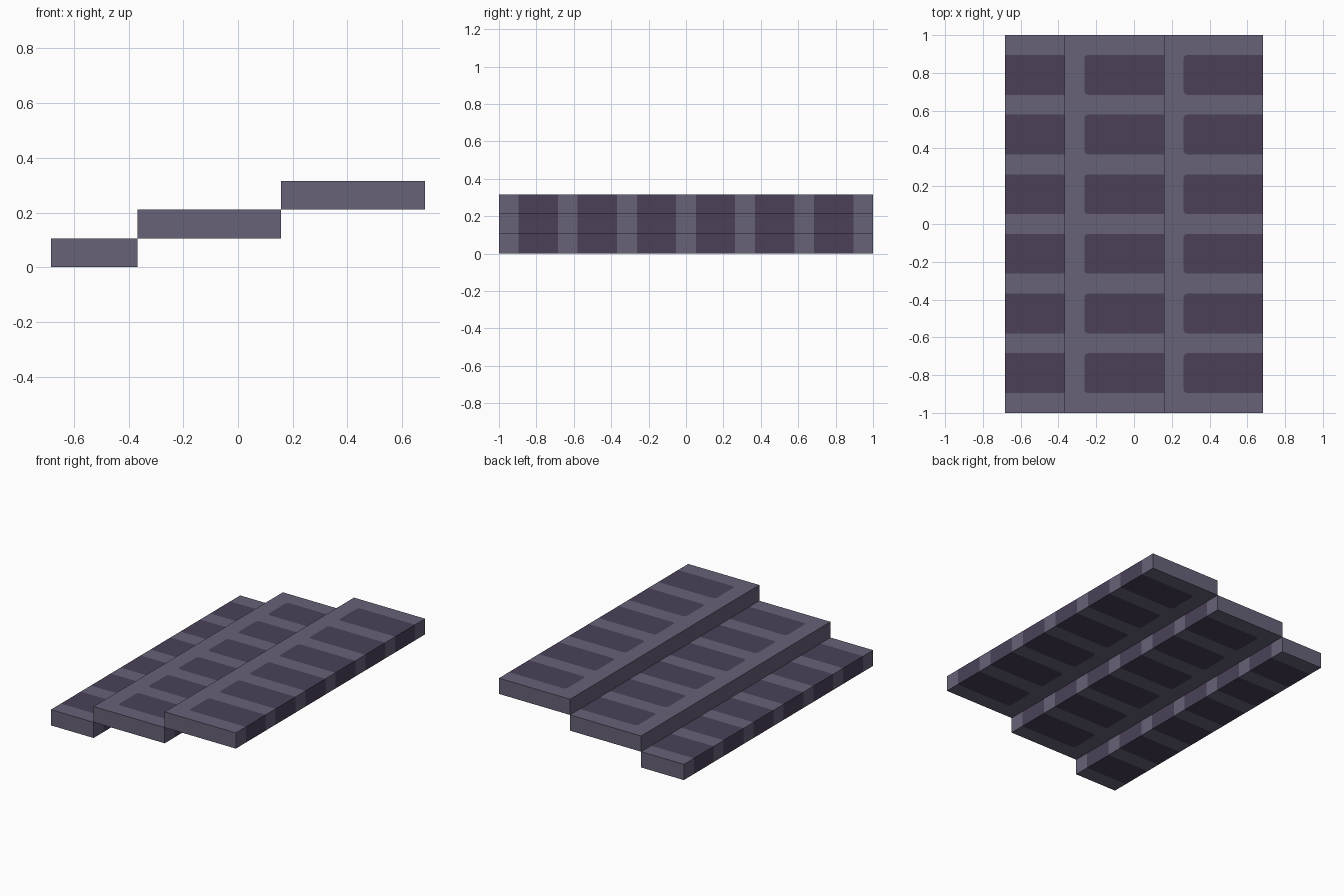
import bpy
import bmesh

if "Cube" in bpy.data.objects:
    bpy.data.objects.remove(bpy.data.objects["Cube"], do_unlink=True)

U = 2 / 19          # layout module: the slabs are 19 modules long
PANELS = 6
CHAMFER = 0.018


def make_material(name, color):
    mat = bpy.data.materials.new(name)
    mat.use_nodes = True
    mat.diffuse_color = color
    mat.node_tree.nodes["Principled BSDF"].inputs["Base Color"].default_value = color
    return mat


materials = [make_material("grey_violet_frame", (0.136, 0.122, 0.188, 1)),
             make_material("dark_plum_panel", (0.070, 0.051, 0.098, 1))]


def make_slab(name, x0, x1, level, spine):
    """Flat inlaid sheet, thickened so each inlay runs through to the rims."""
    bm = bmesh.new()

    def patch(points, material):
        face = bm.faces.new([bm.verts.new((x, y, 0)) for x, y in points])
        face.material_index = material

    c = CHAMFER if spine else 0
    xs = x0 + spine
    for i in range(PANELS + 1):
        # light rib across the slab
        a = -1 + 3 * i * U
        b = a + U
        if spine:
            patch([(x0, a), (xs + c, a), (x1, a), (x1, b), (xs + c, b), (x0, b)], 0)
        else:
            patch([(x0, a), (x1, a), (x1, b), (x0, b)], 0)
        if i == PANELS:
            break
        # dark panel, with clipped corners where it meets the spine
        d = b + 2 * U
        if spine:
            notch = [(xs + c, b), (xs + c * 0.3, b + c * 0.3), (xs, b + c),
                     (xs, d - c), (xs + c * 0.3, d - c * 0.3), (xs + c, d)]
            patch(notch + [(x0, d), (x0, b)], 0)
            patch([(x1, b), (x1, d)] + notch[::-1], 1)
        else:
            patch([(x0, b), (x1, b), (x1, d), (x0, d)], 1)

    bmesh.ops.remove_doubles(bm, verts=bm.verts[:], dist=0.0001)
    for face in bm.faces:
        face.normal_update()
        if face.normal.z < 0:
            face.normal_flip()

    mesh = bpy.data.meshes.new(name)
    bm.to_mesh(mesh)
    bm.free()
    for mat in materials:
        mesh.materials.append(mat)
    obj = bpy.data.objects.new(name, mesh)
    obj.location.z = level * U
    bpy.context.collection.objects.link(obj)
    solid = obj.modifiers.new("thickness", "SOLIDIFY")
    solid.thickness = U
    solid.offset = 1


# three overlapping steps rising towards +x
make_slab("lower_step", -6.5 * U, -3.5 * U, 0, 0)
make_slab("middle_step", -3.5 * U, 1.5 * U, 1, U)
make_slab("upper_step", 1.5 * U, 6.5 * U, 2, U)
